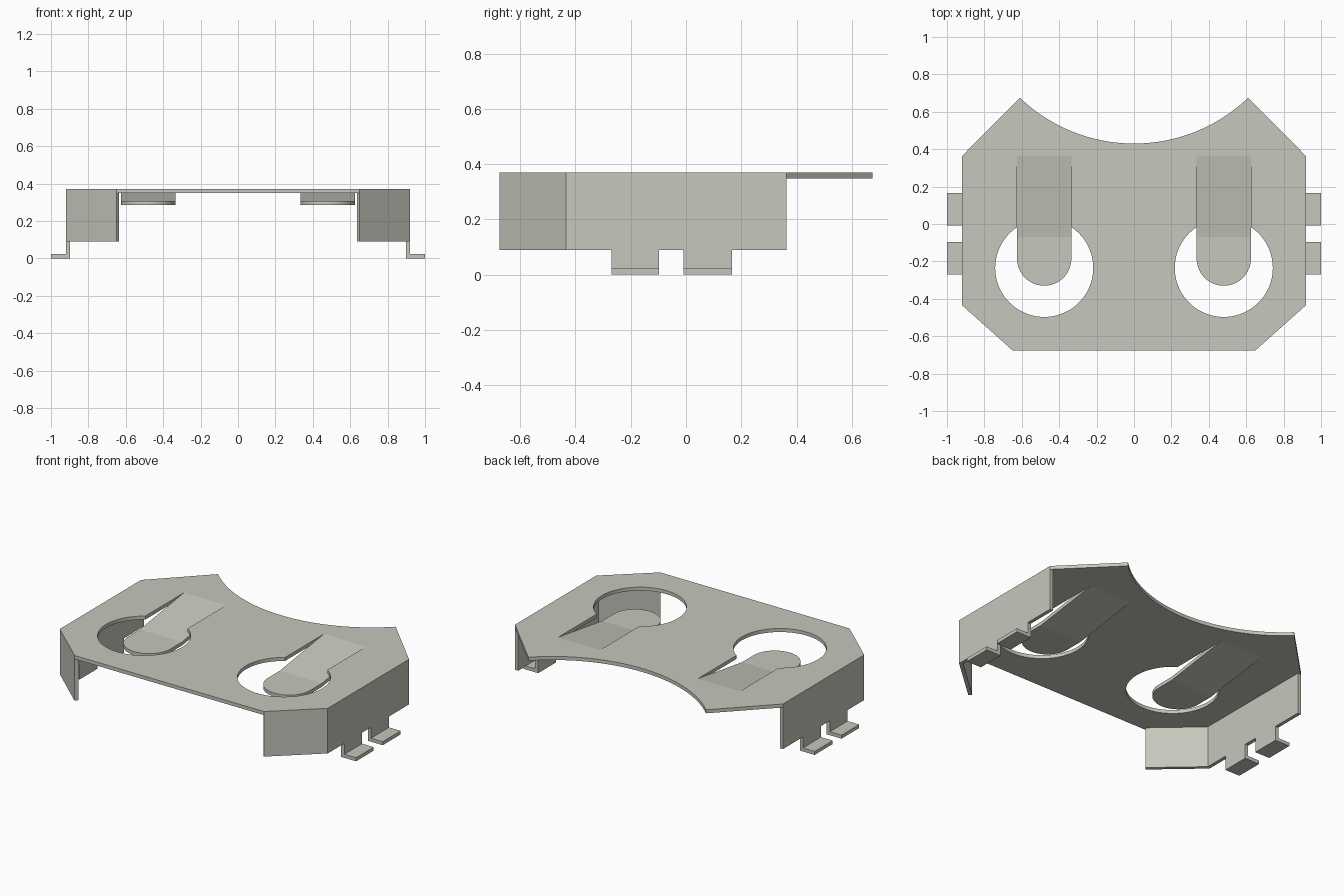
import bpy, bmesh
from math import radians, sin, cos, pi, asin, sqrt, hypot

cube = bpy.data.objects.get("Cube")
if cube:
    bpy.data.objects.remove(cube, do_unlink=True)

TOP, THICK = 0.37, 0.022
UNDER = TOP - THICK
HEM = 0.09            # lower edge of the folded walls
SIDE = 0.92           # outer face of the side walls
BACK, BEND, FRONT = 0.363, -0.434, -0.675
HOLE_X, HOLE_Y, HOLE_R = 0.48, -0.235, 0.262
TONGUE_R, TONGUE_Y = 0.145, -0.185

metal = bpy.data.materials.new("warm grey metal")
metal.use_nodes = True
colour = (0.57, 0.57, 0.51, 1)
metal.diffuse_color = colour
metal.node_tree.nodes["Principled BSDF"].inputs["Base Color"].default_value = colour


def arc(cx, cy, r, start, end, steps):
    angles = [start + (end - start) * i / steps for i in range(steps + 1)]
    return [(cx + r * cos(a), cy + r * sin(a)) for a in angles]


def finish(obj):
    """Bake modifiers, then smooth only the fine curved rims."""
    bpy.ops.object.select_all(action='DESELECT')
    obj.select_set(True)
    bpy.context.view_layer.objects.active = obj
    bpy.ops.object.convert(target='MESH')
    obj = bpy.context.view_layer.objects.active
    bpy.ops.object.shade_smooth_by_angle(angle=radians(6.5))
    obj.data.materials.clear()
    obj.data.materials.append(metal)


def sheet_part(name, faces):
    """Folded sheet: outer faces thickened inwards and mirrored in x."""
    bm = bmesh.new()
    for face in faces:
        bm.faces.new([bm.verts.new(p) for p in face])
    bmesh.ops.remove_doubles(bm, verts=bm.verts, dist=0.0005)
    mesh = bpy.data.meshes.new(name)
    bm.to_mesh(mesh)
    bm.free()
    obj = bpy.data.objects.new(name, mesh)
    bpy.context.collection.objects.link(obj)
    solid = obj.modifiers.new("thickness", 'SOLIDIFY')
    solid.thickness = THICK
    solid.offset = -1
    solid.use_even_offset = True
    obj.modifiers.new("mirror", 'MIRROR').use_bisect_axis[0] = False
    finish(obj)


# Top plate: chamfered outline with a concave back and two keyhole openings
tip_x, tip_y, dip = 0.61, 0.675, 0.43
sag = tip_y - dip
R = (tip_x ** 2 + sag ** 2) / (2 * sag)
half = asin(tip_x / R)
outline = [(-0.65, FRONT), (0.65, FRONT), (SIDE, BEND), (SIDE, BACK)]
outline += arc(0, dip + R, R, -pi / 2 + half, -pi / 2 - half, 40)
outline += [(-SIDE, BACK), (-SIDE, BEND)]

gap = asin(TONGUE_R / HOLE_R)
loops = [outline]
for side in (-1, 1):
    x = side * HOLE_X
    keyhole = arc(x, HOLE_Y, HOLE_R, pi / 2 + gap, 2.5 * pi - gap, 80)
    keyhole += [(x + TONGUE_R, BACK), (x - TONGUE_R, BACK)]
    loops.append(keyhole)

curve = bpy.data.curves.new("top_plate", 'CURVE')
curve.dimensions = '2D'
curve.fill_mode = 'BOTH'
curve.extrude = THICK / 2
for loop in loops:
    spline = curve.splines.new('POLY')
    spline.points.add(len(loop) - 1)
    for point, (x, y) in zip(spline.points, loop):
        point.co = (x, y, 0, 1)
    spline.use_cyclic_u = True
plate = bpy.data.objects.new("top_plate", curve)
plate.location.z = TOP - THICK / 2
bpy.context.collection.objects.link(plate)
finish(plate)

# Side walls with angled front flanges and two outward solder feet each
tabs = [(-0.27, -0.097), (-0.009, 0.167)]
panel = [(SIDE, BEND, HEM)]
feet = []
for a, b in tabs:
    panel += [(SIDE, a, HEM), (SIDE, a, THICK), (SIDE, b, THICK), (SIDE, b, HEM)]
    feet.append([(SIDE, a, THICK), (1, a, THICK), (1, b, THICK), (SIDE, b, THICK)])
panel += [(SIDE, BACK, HEM), (SIDE, BACK, UNDER), (SIDE, BEND, UNDER)]
flange = [(0.65, FRONT, HEM), (SIDE, BEND, HEM),
          (SIDE, BEND, UNDER), (0.65, FRONT, UNDER)]
sheet_part("side_walls_and_feet", [panel, flange] + feet)

# Spring tongues: sloped strip, then a level rounded end
low, kink = 0.307, -0.07
left, right = HOLE_X - TONGUE_R, HOLE_X + TONGUE_R
slope = [(left, kink, low), (right, kink, low), (right, BACK, TOP), (left, BACK, TOP)]
pad = [(left, kink, low)]
pad += [(x, y, low) for x, y in arc(HOLE_X, TONGUE_Y, TONGUE_R, pi, 2 * pi, 40)]
pad += [(right, kink, low)]
sheet_part("spring_tongues", [slope, pad])
